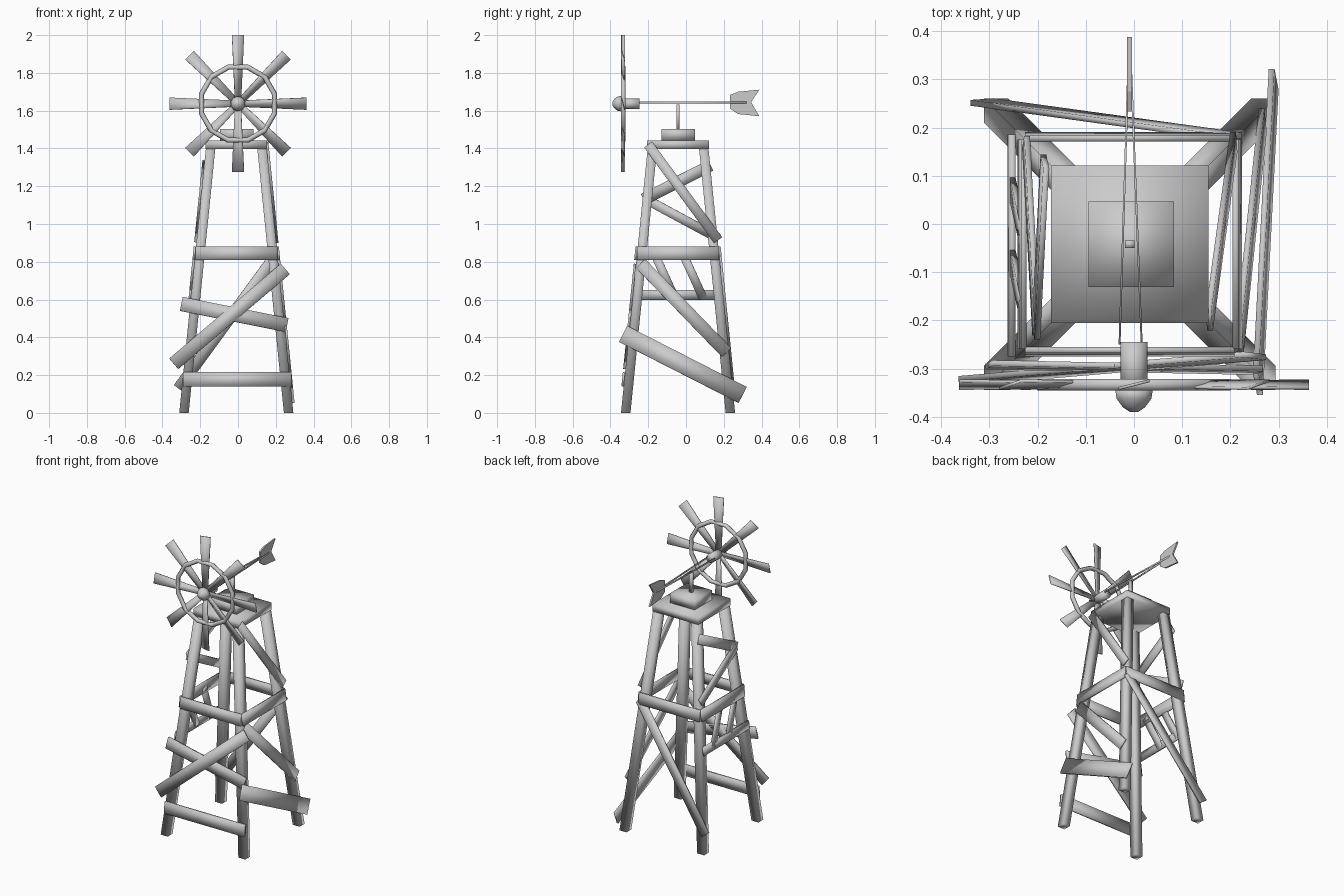
import bpy, bmesh, math
from mathutils import Vector, Matrix

cube = bpy.data.objects.get("Cube")
if cube:
    bpy.data.objects.remove(cube, do_unlink=True)

grey = bpy.data.materials.new("weathered_grey")
grey.use_nodes = True
grey.diffuse_color = (0.6, 0.6, 0.6, 1)
grey.node_tree.nodes["Principled BSDF"].inputs["Base Color"].default_value = (0.6, 0.6, 0.6, 1)

CX, CY = -0.009, -0.042      # tower axis
FOOT, TOP, HEIGHT = 0.277, 0.135, 1.41
SLOPE = (FOOT - TOP) / HEIGHT
HUB = Vector((0, -0.333, 1.637))


def finish(name, bm, smooth=True):
    bmesh.ops.recalc_face_normals(bm, faces=bm.faces)
    mesh = bpy.data.meshes.new(name)
    bm.to_mesh(mesh)
    bm.free()
    mesh.materials.append(grey)
    for p in mesh.polygons:
        p.use_smooth = smooth
    obj = bpy.data.objects.new(name, mesh)
    bpy.context.collection.objects.link(obj)
    return obj


def box(name, centre, size):
    bm = bmesh.new()
    bmesh.ops.create_cube(bm, size=1, matrix=Matrix.Translation(centre) @ Matrix.Diagonal((*size, 1)))
    return finish(name, bm)


def beam(name, p, q, width, thick, normal):
    """Flat board from p to q, lying square to the given normal."""
    p, q = Vector(p), Vector(q)
    along = (q - p).normalized()
    across = along.cross(Vector(normal)).normalized()
    out = across.cross(along)
    m = Matrix((along * (q - p).length, across * width, out * thick)).transposed().to_4x4()
    m.translation = (p + q) / 2
    bm = bmesh.new()
    bmesh.ops.create_cube(bm, size=1, matrix=m)
    return finish(name, bm)


def plank(name, side, a, b, width):
    """Board nailed on a sloping tower side; a and b are (sideways, height)."""
    axis, sign = ("xy".index(side[1]), 1 if side[0] == "+" else -1)

    def place(u, z):
        d = sign * (FOOT + 0.031 - SLOPE * z)
        return (CX + d, u, z) if axis == 0 else (u, CY + d, z)
    normal = [0, 0, SLOPE]
    normal[axis] = sign
    beam(name, place(*a), place(*b), width, 0.012, normal)


def turned(name, rings, sides):
    """Solid of revolution about the wheel axle; rings are (y, radius)."""
    bm = bmesh.new()
    loops = [[bm.verts.new((r * math.sin(t), y, HUB.z + r * math.cos(t)))
              for t in (math.tau * i / sides for i in range(sides))] for y, r in rings]
    for a, b in zip(loops, loops[1:]):
        for i in range(sides):
            j = (i + 1) % sides
            bm.faces.new((a[i], a[j], b[j], b[i]))
    bm.faces.new(loops[0])
    bm.faces.new(loops[-1])
    return finish(name, bm)


# Four leaning legs with level ends
for sx, nx in ((-1, "right"), (1, "left")):
    for sy, ny in ((-1, "front"), (1, "back")):
        bm = bmesh.new()
        bmesh.ops.create_cube(bm, size=1)
        for v in bm.verts:
            d = FOOT if v.co.z < 0 else TOP
            v.co = (CX + sx * d + v.co.x * 0.05, CY + sy * d + v.co.y * 0.05,
                    HEIGHT * (v.co.z + 0.5))
        finish(f"{ny}_{nx}_leg", bm)

# Belt of boards round the middle
for side, c in (("-y", CX), ("+y", CX), ("-x", CY), ("+x", CY)):
    plank("belt_board", side, (c - 0.217, 0.845), (c + 0.217, 0.845), 0.072)

# Crooked bracing boards
plank("front_low_board", "-y", (-0.29, 0.178), (0.282, 0.178), 0.075)
plank("front_rising_board", "-y", (-0.34, 0.26), (0.25, 0.762), 0.073)
plank("front_falling_board", "-y", (-0.30, 0.577), (0.26, 0.465), 0.075)
plank("back_brace", "+y", (-0.315, 0.13), (0.2, 0.835), 0.06)
plank("left_upper_brace", "+x", (-0.2, 1.42), (0.17, 0.915), 0.052)
plank("left_lower_brace", "+x", (-0.24, 0.79), (0.215, 0.32), 0.068)
plank("left_low_board", "+x", (-0.333, 0.418), (0.30, 0.095), 0.095)
plank("right_upper_board", "-x", (-0.225, 1.13), (0.13, 1.31), 0.062)
plank("right_upper_brace", "-x", (-0.22, 1.135), (0.17, 0.925), 0.05)
plank("right_rail", "-x", (-0.275, 0.625), (0.185, 0.625), 0.052)
for y in (-0.17, -0.02):
    plank("right_short_board", "-x", (y, 0.85), (y + 0.11, 0.61), 0.045)

# Platform, turntable block and post
box("platform", (CX, CY, 1.42), (0.327, 0.327, 0.046))
box("turntable_block", (CX + 0.003, CY, 1.473), (0.177, 0.178, 0.06))
box("post", (CX, CY, 1.565), (0.02, 0.016, 0.135))

# Wheel hub and nose
turned("hub", [(-0.345, 0.028), (-0.245, 0.028)], 12)
turned("nose", [(-0.342, 0.041), (-0.362, 0.038), (-0.38, 0.024), (-0.39, 0.008)], 10)

# Eight pitched blades
for i in range(8):
    bm = bmesh.new()
    bmesh.ops.create_cube(bm, size=1)
    for v in bm.verts:
        wide = 0.066 if v.co.z > 0 else 0.034
        v.co = (v.co.x * wide, v.co.y * 0.006, 0.02 + 0.343 * (v.co.z + 0.5))
    turn = Matrix.Rotation(math.tau * i / 8, 4, "Y") @ Matrix.Rotation(math.radians(14), 4, "Z")
    bmesh.ops.transform(bm, verts=bm.verts, matrix=Matrix.Translation(HUB) @ turn)
    finish("blade", bm)

# Twelve-sided wheel rim
bpy.ops.mesh.primitive_torus_add(location=HUB, rotation=(math.pi / 2, 0, 0), major_segments=12,
                                 minor_segments=6, major_radius=0.2, minor_radius=0.014)
rim = bpy.context.object
rim.name = "wheel_rim"
rim.data.transform(Matrix.Rotation(math.pi / 12, 4, "Z"))
rim.data.materials.append(grey)
bpy.ops.object.shade_smooth()

# Two tail rods meeting at the vane
for s in (-1, 1):
    beam("tail_rod", (-0.007 + s * 0.023, -0.25, 1.643), (CX + s * 0.003, 0.32, 1.643), 0.004, 0.01, (0, 0, 1))

# Fishtail vane
outline = [(0.233, 1.683), (0.275, 1.70), (0.388, 1.711), (0.345, 1.645),
           (0.388, 1.571), (0.275, 1.582), (0.233, 1.612)]
bm = bmesh.new()
face = bm.faces.new([bm.verts.new((CX - 0.005, y, z)) for y, z in outline])
new = bmesh.ops.extrude_face_region(bm, geom=[face])["geom"]
bmesh.ops.translate(bm, vec=(0.01, 0, 0), verts=[g for g in new if isinstance(g, bmesh.types.BMVert)])
finish("tail_vane", bm, smooth=False)
